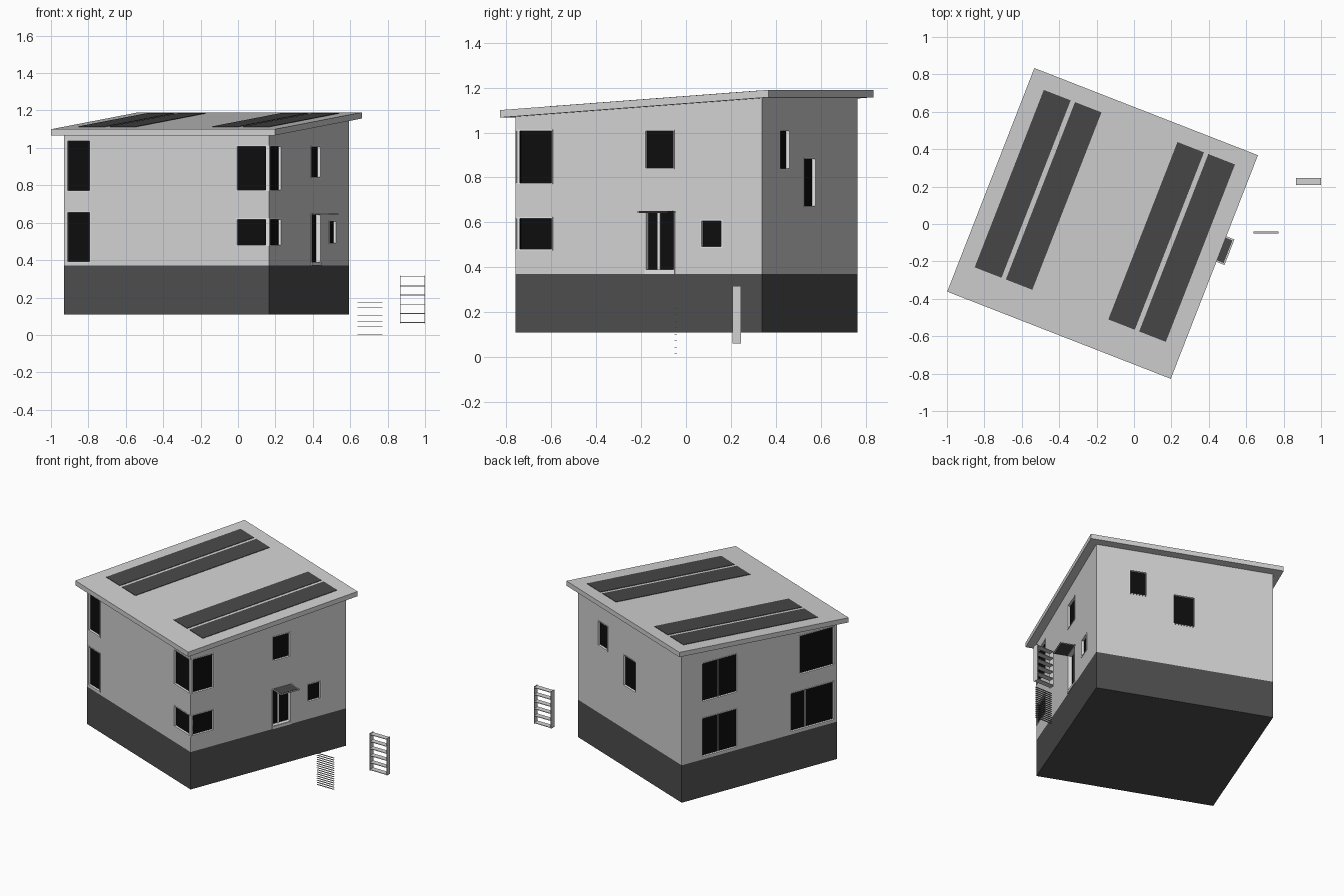
import bpy, bmesh, math
from mathutils import Matrix

if "Cube" in bpy.data.objects:
    bpy.data.objects.remove(bpy.data.objects["Cube"])

H = 0.588            # half width of the walls
R = 0.6415           # half width of the roof
TURN = Matrix.Translation((-0.168, 0.003, 0)) @ Matrix.Rotation(math.radians(-21.3), 4, 'Z')
FLAT = Matrix.Identity(4)


def material(name, v):
    m = bpy.data.materials.new(name)
    m.diffuse_color = (v, v, v, 1)
    m.use_nodes = True
    m.node_tree.nodes["Principled BSDF"].inputs["Base Color"].default_value = m.diffuse_color
    return m


WALL = material("wall_light_grey", 0.64)
WHITE = material("frame_white", 0.8)
BASE = material("basement_dark_grey", 0.075)
PANEL = material("solar_dark_grey", 0.065)
GLASS = material("glass_black", 0.004)
GREY = material("blind_grey", 0.5)


def roof_z(v, off=0.0):
    """Height of the sloping roof surface."""
    return 1.145 + 0.0702 * v + off


def prisms(name, parts, mat, frame=TURN):
    """Each part is (u0, u1, profile): a (v, z) outline swept along u."""
    bm = bmesh.new()
    for u0, u1, prof in parts:
        a = [bm.verts.new((u0, v, z)) for v, z in prof]
        b = [bm.verts.new((u1, v, z)) for v, z in prof]
        bm.faces.new(a)
        bm.faces.new(b)
        n = len(a)
        for i in range(n):
            j = (i + 1) % n
            bm.faces.new((a[i], a[j], b[j], b[i]))
    bmesh.ops.recalc_face_normals(bm, faces=bm.faces)
    me = bpy.data.meshes.new(name)
    bm.to_mesh(me)
    bm.free()
    ob = bpy.data.objects.new(name, me)
    me.materials.append(mat)
    ob.matrix_world = frame
    bpy.context.collection.objects.link(ob)
    return ob


def box(u0, u1, v0, v1, z0, z1):
    return (u0, u1, [(v0, z0), (v1, z0), (v1, z1), (v0, z1)])


def slab(v0, v1, lo, hi):
    """Profile parallel to the roof surface."""
    return [(v0, roof_z(v0, lo)), (v1, roof_z(v1, lo)),
            (v1, roof_z(v1, hi)), (v0, roof_z(v0, hi))]


def side_box(side, a0, a1, n0, n1, z0, z1):
    """Box on a wall: a runs along it, n points out of it."""
    s = 1 if side in ("right", "back") else -1
    lo, hi = sorted((s * (H + n0), s * (H + n1)))
    if side in ("left", "right"):
        return box(lo, hi, a0, a1, z0, z1)
    return box(a0, a1, lo, hi, z0, z1)


# Basement, walls and sloping roof
prisms("basement", [box(-H, H, -H, H, 0.11, 0.37)], BASE)
walls = prisms("walls", [(-H, H, [(-H, 0.37), (H, 0.37), (H, roof_z(H, -0.032)),
                                  (-H, roof_z(-H, -0.032))])], WALL)
prisms("roof", [(-R, R, slab(-R, R, -0.033, 0))], WALL)

# Solar panels in two pairs
prisms("solar_panels", [(u0, u1, slab(-0.467, 0.551, -0.002, 0.003)) for u0, u1 in
       ((-0.552, -0.398), (-0.373, -0.221), (0.215, 0.367), (0.392, 0.545))], PANEL)

cutters = []


def opening(name, side, a0, a1, z0, z1, mullion=None, depth=0.018, w=0.006):
    """Cut a recess and fill it with a frame and dark glass."""
    cutters.append(prisms(name + "_cutter",
                   [side_box(side, a0, a1, -depth - 0.002, 0.05, z0, z1)], WALL))
    bars = [(a0, a0 + w, z0, z1), (a1 - w, a1, z0, z1),
            (a0, a1, z0, z0 + w), (a0, a1, z1 - w, z1)]
    if mullion is not None:
        bars.append((mullion - 0.003, mullion + 0.003, z0, z1))
    prisms(name + "_frame", [side_box(side, p, q, -depth, 0.002 if i < 4 else -depth + 0.008, r, s)
                             for i, (p, q, r, s) in enumerate(bars)], WHITE)
    prisms(name + "_glass", [side_box(side, a0, a1, -depth - 0.002, -depth + 0.004, z0, z1)], GLASS)


UP, LOW = (0.767, 1.042), (0.386, 0.66)
# Tall windows on the front and left walls
for tag, (z0, z1) in (("upper", UP), ("lower", LOW)):
    opening(f"{tag}_front_window", "front", -0.575, -0.436, z0, z1)
    opening(f"{tag}_left_window", "left", 0.163, 0.436, z0, z1, 0.305)
opening("upper_left_corner_window", "left", -0.57, -0.30, *UP)
opening("lower_left_corner_window", "left", -0.57, -0.232, *LOW, -0.353)

# Windows that wrap round the front right corner
for tag, z0, z1 in (("upper", 0.77, 1.014), ("lower", 0.476, 0.624)):
    opening(f"{tag}_corner_window_front", "front", 0.398, H, z0, z1)
    opening(f"{tag}_corner_window_right", "right", -H, -0.41, z0, z1)

# Small windows on the right and back walls
opening("upper_right_window", "right", 0.028, 0.17, 0.837, 1.012)
opening("small_right_window", "right", 0.296, 0.401, 0.486, 0.613)
opening("upper_back_window", "back", 0.25, 0.367, 0.835, 1.012)
opening("stair_back_window", "back", -0.07, 0.078, 0.668, 0.888)

# Entrance door with sill and thin canopy
opening("door", "right", 0.03, 0.173, 0.385, 0.648, depth=0.03)
prisms("door_strip", [side_box("right", 0.083, 0.095, -0.03, -0.02, 0.385, 0.645)], WHITE)
prisms("door_sill", [side_box("right", 0.03, 0.173, -0.01, 0.004, 0.37, 0.387)], WHITE)
prisms("canopy_edge", [side_box("right", 0.03, 0.176, -0.01, 0.1, 0.644, 0.648)], WALL)
prisms("canopy_panel", [side_box("right", 0.038, 0.168, 0.005, 0.092, 0.643, 0.65)], PANEL)

# Apply the recesses to the walls and discard the cutters
for c in cutters:
    c.hide_render = True
    m = walls.modifiers.new(c.name, 'BOOLEAN')
    m.operation, m.solver, m.object = 'DIFFERENCE', 'EXACT', c
bpy.context.view_layer.update()
dg = bpy.context.evaluated_depsgraph_get()
cut = bpy.data.meshes.new_from_object(walls.evaluated_get(dg))
walls.modifiers.clear()
walls.data = cut
for c in cutters:
    bpy.data.objects.remove(c)

# Free-standing open shelf
shelf = [box(x, x + 0.004, 0.208, 0.245, 0.06, 0.318) for x in (0.866, 0.996)]
shelf += [box(0.866, 1.0, 0.208, 0.245, z, z + 0.004)
          for z in (0.064, 0.113, 0.162, 0.211, 0.26, 0.309)]
prisms("shelf", shelf, WALL, FLAT)

# Stack of thin blind slats
prisms("blind_slats", [box(0.64, 0.772, -0.051, -0.04, i * 0.0145, i * 0.0145 + 0.001)
                       for i in range(16)], GREY, FLAT)
